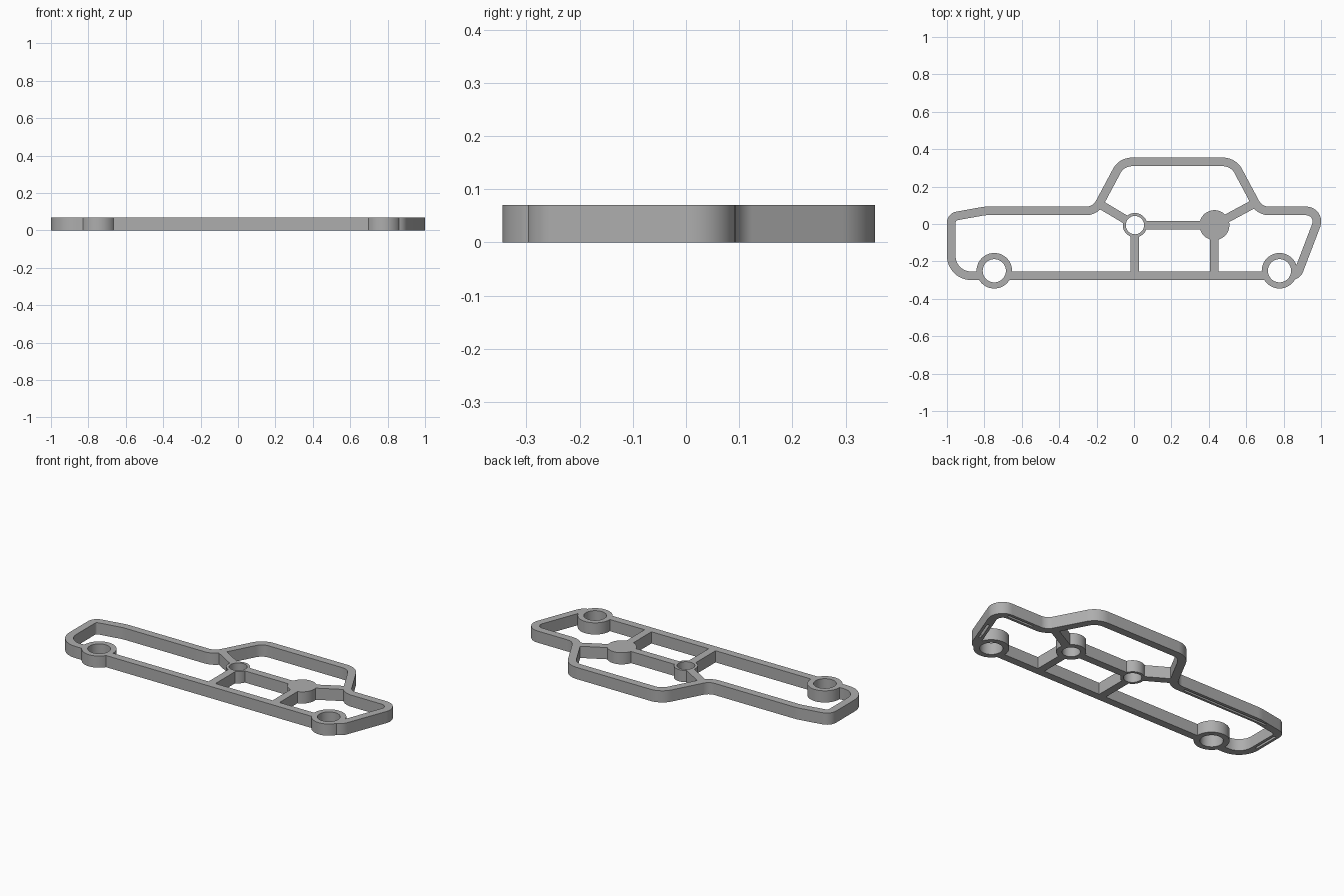
import bpy, bmesh, math
from mathutils import Vector

if "Cube" in bpy.data.objects:
    bpy.data.objects.remove(bpy.data.objects["Cube"], do_unlink=True)

HEIGHT, WALL = 0.07, 0.046

grey = bpy.data.materials.new("plain grey")
grey.use_nodes = True
colour = (0.42, 0.42, 0.42, 1)
grey.diffuse_color = colour
grey.node_tree.nodes["Principled BSDF"].inputs["Base Color"].default_value = colour


def prism(name, points, z0=0.0, z1=HEIGHT):
    """Extrude a closed flat outline from z0 to z1."""
    bm = bmesh.new()
    face = bm.faces.new([bm.verts.new((p[0], p[1], z0)) for p in points])
    top = bmesh.ops.extrude_face_region(bm, geom=[face])["geom"]
    verts = [v for v in top if isinstance(v, bmesh.types.BMVert)]
    bmesh.ops.translate(bm, verts=verts, vec=(0, 0, z1 - z0))
    bmesh.ops.recalc_face_normals(bm, faces=bm.faces)
    mesh = bpy.data.meshes.new(name)
    bm.to_mesh(mesh)
    bm.free()
    mesh.materials.append(grey)
    obj = bpy.data.objects.new(name, mesh)
    bpy.context.collection.objects.link(obj)
    return obj


def disc(name, centre, radius, z0=0.0, z1=HEIGHT):
    angles = [2 * math.pi * i / 48 for i in range(48)]
    return prism(name, [(centre[0] + radius * math.cos(a),
                         centre[1] + radius * math.sin(a)) for a in angles], z0, z1)


def bar(name, a, b, width, z0=0.0, z1=HEIGHT):
    a, b = Vector(a), Vector(b)
    side = (b - a).normalized().orthogonal() * width / 2
    return prism(name, [a + side, b + side, b - side, a - side], z0, z1)


def rounded(corners, inset=0.0):
    """Clockwise outline with filleted corners, shrunk inward by inset."""
    pts = [Vector(c[:2]) for c in corners]
    out = []
    for i, p in enumerate(pts):
        d1 = (p - pts[i - 1]).normalized()
        d2 = (pts[(i + 1) % len(pts)] - p).normalized()
        n1, n2 = Vector((d1.y, -d1.x)), Vector((d2.y, -d2.x))
        p = p + (n1 + n2) * inset / (1 + n1.dot(n2))
        convex = d1.cross(d2) < 0
        sign = 1 if convex else -1
        radius = max(corners[i][2] - sign * inset, 0.012)
        centre = p + sign * radius * (n1 + n2) / (1 + n1.dot(n2))
        for k in range(13):
            n = n1.slerp(n2, k / 12)
            out.append(centre - sign * radius * n)
    return out


def combine(target, tools, operation):
    for tool in tools:
        mod = target.modifiers.new(operation.lower(), "BOOLEAN")
        mod.operation, mod.solver, mod.object = operation, "EXACT", tool
        bpy.context.view_layer.objects.active = target
        bpy.ops.object.modifier_apply(modifier=mod.name)
        bpy.data.objects.remove(tool, do_unlink=True)


# Car outline: x, y, corner radius, clockwise from the lower nose
outline = [(-1, -0.3, 0.13), (-1, 0.057, 0.06), (-0.8, 0.093, 0.2),
           (-0.22, 0.093, 0.06), (-0.08, 0.355, 0.115), (0.545, 0.355, 0.115),
           (0.685, 0.093, 0.06), (1.037, 0.093, 0.08), (0.887, -0.3, 0.07)]
wheels = [(-0.747, -0.25), (0.778, -0.25)]
hub, blind_hub = (0.005, -0.006), (0.43, -0.006)

frame = prism("car_frame", rounded(outline))
combine(frame, [prism("opening", rounded(outline, WALL), -0.1, 0.2)], "DIFFERENCE")

# Struts, hubs and wheel rings
combine(frame, [
    bar("hood_strut", (-0.2, 0.116), hub, WALL),
    bar("rear_strut", (0.66, 0.118), blind_hub, WALL),
    bar("middle_strut", hub, blind_hub, WALL),
    bar("front_post", hub, (hub[0], -0.28), WALL),
    bar("rear_post", blind_hub, (blind_hub[0], -0.28), WALL),
    disc("hub", hub, 0.065),
    disc("blind_hub", blind_hub, 0.08),
    *[disc("wheel_ring", w, 0.095) for w in wheels],
], "UNION")

# Through holes, the blind socket and the grooves in the underside
grooves = [((-0.86, 0.066), (-0.29, 0.07)), ((-0.977, 0.0), (-0.977, -0.16)),
           ((0.76, 0.07), (0.93, 0.07)), ((0.95, -0.07), (0.9, -0.2))]
combine(frame, [
    *[disc("wheel_hole", w, 0.062, -0.1, 0.2) for w in wheels],
    disc("hub_hole", hub, 0.049, -0.1, 0.2),
    disc("socket", blind_hub, 0.049, -0.1, 0.055),
    *[bar("groove", a, b, 0.014, -0.1, 0.03) for a, b in grooves],
], "DIFFERENCE")

bpy.ops.object.select_all(action="DESELECT")
frame.select_set(True)
bpy.context.view_layer.objects.active = frame
bpy.ops.object.shade_smooth_by_angle(angle=math.radians(30))
